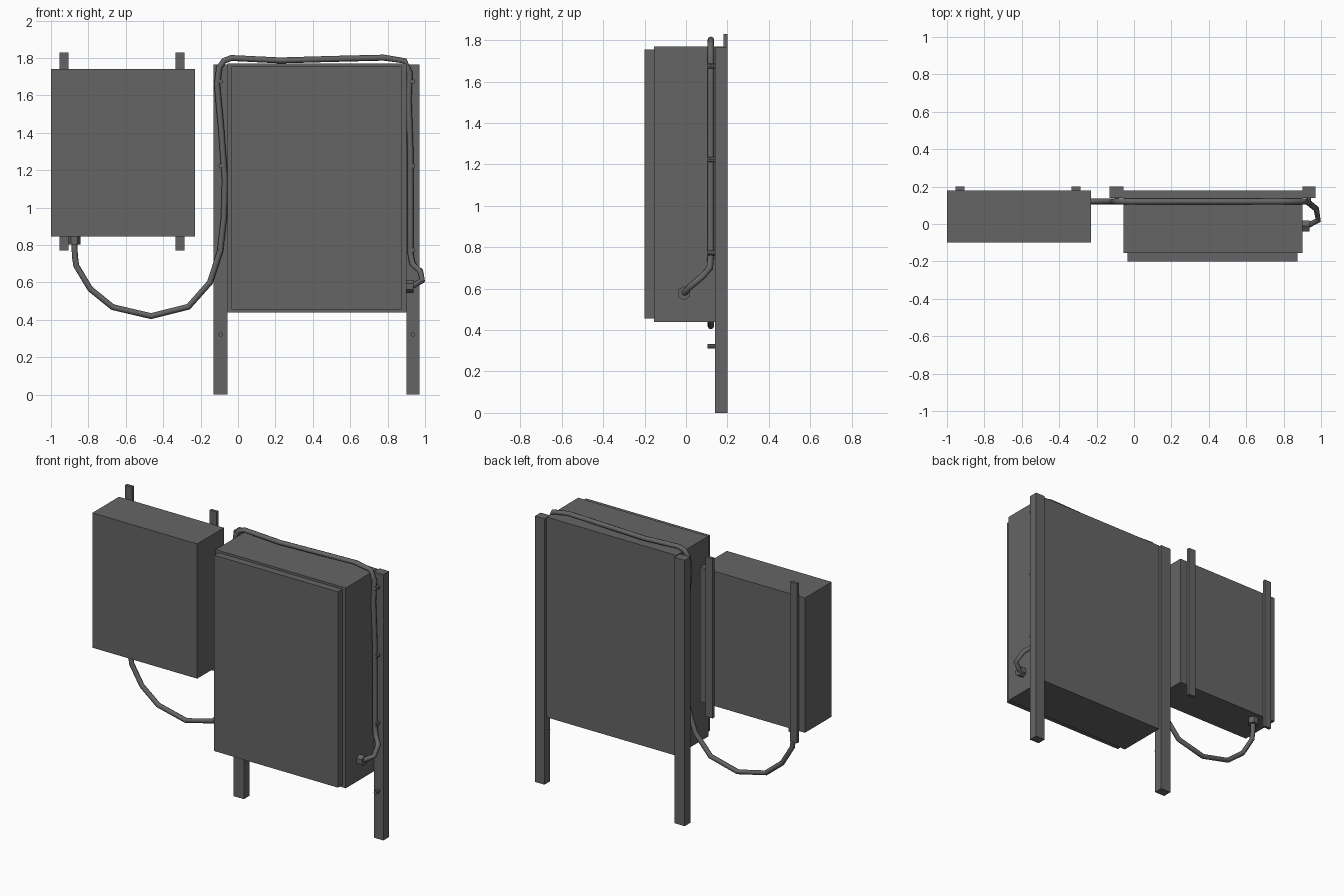
import bpy
from mathutils import Vector

cube = bpy.data.objects.get("Cube")
if cube:
    bpy.data.objects.remove(cube, do_unlink=True)

# Single painted-metal colour
grey = bpy.data.materials.new("dark grey")
grey.use_nodes = True
colour = (0.13, 0.13, 0.13, 1)
grey.diffuse_color = colour
grey.node_tree.nodes["Principled BSDF"].inputs["Base Color"].default_value = colour


def box(name, x, y, z):
    """Box spanning the given (min, max) ranges."""
    spans = (x, y, z)
    bpy.ops.mesh.primitive_cube_add(size=1, location=[(a + b) / 2 for a, b in spans])
    ob = bpy.context.object
    ob.name = name
    ob.scale = [b - a for a, b in spans]
    bpy.ops.object.transform_apply(location=False, rotation=False, scale=True)
    ob.data.materials.append(grey)


def rod(name, start, end, radius, sides):
    """Prism running from start to end."""
    start, end = Vector(start), Vector(end)
    bpy.ops.mesh.primitive_cylinder_add(vertices=sides, radius=radius,
                                        depth=(end - start).length,
                                        location=(start + end) / 2)
    ob = bpy.context.object
    ob.name = name
    ob.rotation_euler = (end - start).to_track_quat("Z", "Y").to_euler()
    ob.data.materials.append(grey)
    return ob


# Large cabinet with raised door
box("cabinet", (-0.055, 0.9), (-0.155, 0.18), (0.44, 1.77))
box("cabinet_door", (-0.035, 0.875), (-0.2, -0.155), (0.455, 1.755))

# Posts with cable pins on their front faces
for side, x0, x1 in (("right", -0.13, -0.055), ("left", 0.9, 0.97)):
    box(side + "_post", (x0, x1), (0.14, 0.2), (0, 1.765))
    xc = (x0 + x1) / 2
    for i in range(4):
        z = 0.322 + 0.451 * i
        rod(f"{side}_pin_{i + 1}", (xc, 0.145, z), (xc, 0.105, z), 0.012, 8)

# Small wall box on two rear rails
box("small_box", (-1, -0.23), (-0.1, 0.18), (0.845, 1.74))
for side, x in (("right", -0.93), ("left", -0.31)):
    box(side + "_rail", (x - 0.025, x + 0.025), (0.18, 0.2), (0.77, 1.83))

# Hexagonal cable glands
gland = rod("small_box_gland", (-0.875, 0.12, 0.85), (-0.875, 0.12, 0.803), 0.034, 6)
gland.rotation_euler.z += 0.5236 * 3
rod("cabinet_gland", (0.895, -0.01, 0.578), (0.937, -0.01, 0.578), 0.034, 6)

# Cable: hanging loop, up one post, over the top, down the other post
Y = 0.12
hang = [(-0.875, 0.82), (-0.872, 0.74), (-0.865, 0.69), (-0.79, 0.565),
        (-0.67, 0.468), (-0.465, 0.42), (-0.265, 0.47), (-0.15, 0.6)]
rise = [(-0.095, 0.77), (-0.075, 0.95), (-0.07, 1.15), (-0.09, 1.42),
        (-0.112, 1.66), (-0.1, 1.75), (-0.075, 1.785), (-0.035, 1.8)]
over = [(0.225, 1.787), (0.5, 1.795), (0.78, 1.802), (0.89, 1.785), (0.918, 1.72)]
drop = [(0.912, 1.58), (0.922, 1.3), (0.922, 0.76)]
path = [(x, Y, z) for x, z in hang + rise + over + drop]
path += [(0.932, 0.115, 0.7), (0.975, 0.08, 0.66),
         (0.985, 0.02, 0.61), (0.925, -0.01, 0.578)]

curve = bpy.data.curves.new("cable", "CURVE")
curve.dimensions = "3D"
curve.bevel_depth = 0.016
curve.bevel_resolution = 2
curve.use_fill_caps = True
spline = curve.splines.new("POLY")
spline.points.add(len(path) - 1)
for point, co in zip(spline.points, path):
    point.co = (*co, 1)
spline.use_smooth = True
cable = bpy.data.objects.new("cable", curve)
bpy.context.collection.objects.link(cable)
curve.materials.append(grey)
